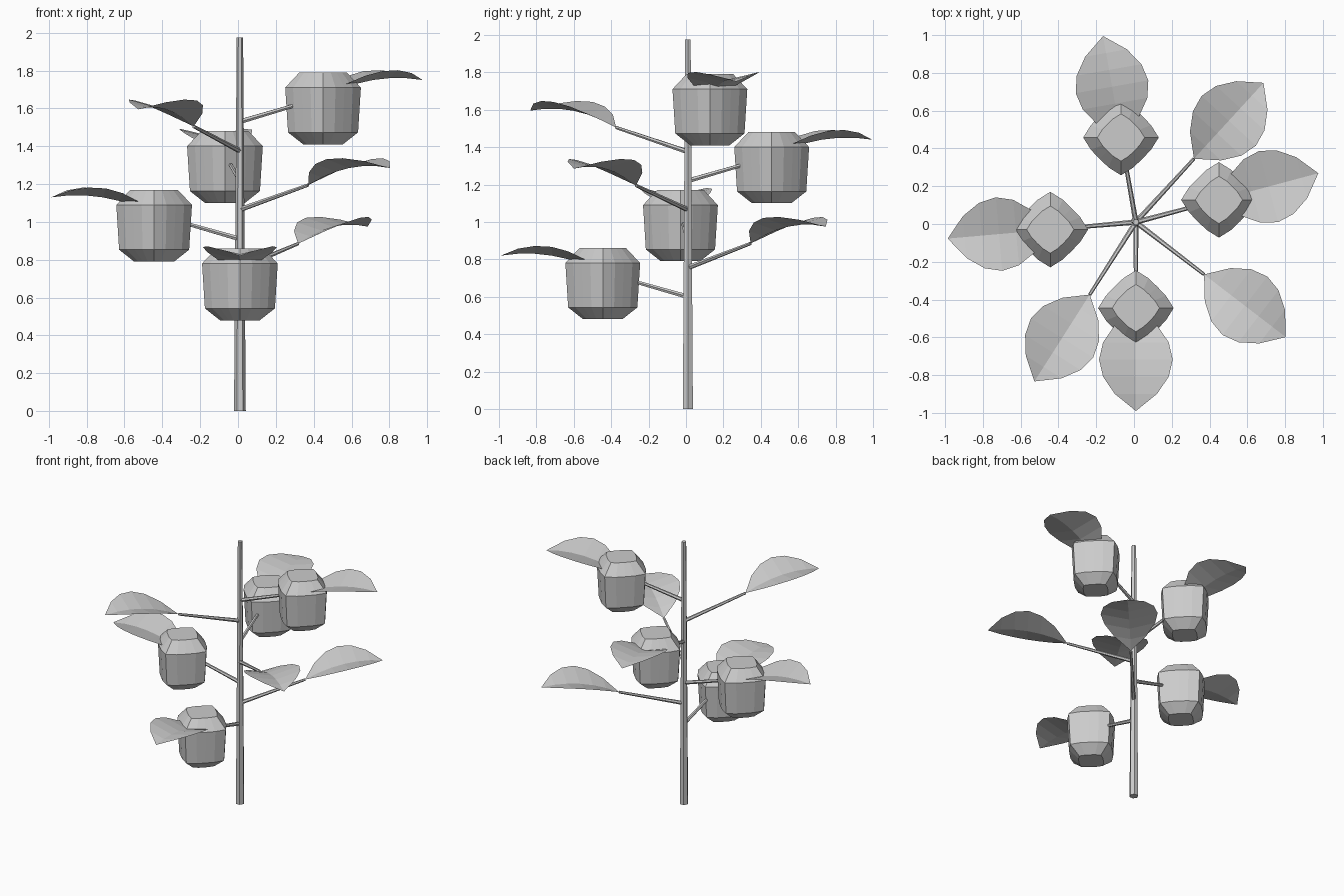
import bpy, bmesh, math
from mathutils import Vector

if "Cube" in bpy.data.objects:
    bpy.data.objects.remove(bpy.data.objects["Cube"])

grey = bpy.data.materials.new("plain grey")
grey.diffuse_color = (0.6, 0.6, 0.6, 1)
grey.use_nodes = True
grey.node_tree.nodes["Principled BSDF"].inputs["Base Color"].default_value = grey.diffuse_color
AXIS = Vector((0.01, 0.01, 0))


def finish(name, bm, fix_normals=True):
    if fix_normals:
        bmesh.ops.recalc_face_normals(bm, faces=bm.faces)
    me = bpy.data.meshes.new(name)
    bm.to_mesh(me)
    bm.free()
    me.materials.append(grey)
    ob = bpy.data.objects.new(name, me)
    bpy.context.collection.objects.link(ob)
    return ob


def loft(name, rings):
    """Closed skin through equal-length rings of points, capped at both ends."""
    bm = bmesh.new()
    vs = [[bm.verts.new(p) for p in ring] for ring in rings]
    n = len(vs[0])
    for a, b in zip(vs, vs[1:]):
        for i in range(n):
            j = (i + 1) % n
            bm.faces.new((a[i], a[j], b[j], b[i]))
    bm.faces.new(vs[0][::-1])
    bm.faces.new(vs[-1])
    return finish(name, bm)


def rod(name, p, q, r0, r1, sides=6):
    rot = (q - p).to_track_quat('Z', 'Y')
    rings = []
    for c, r in ((p, r0), (q, r1)):
        rings.append([c + rot @ Vector((r * math.cos(2 * math.pi * i / sides),
                                        r * math.sin(2 * math.pi * i / sides), 0))
                      for i in range(sides)])
    loft(name, rings)


def fruit(name, c):
    # four-lobed cross-section with corners on the axes
    rings = []
    for r, z in ((0.105, -0.25), (0.185, -0.187), (0.2, 0.05), (0.125, 0.13)):
        ring = []
        for i in range(16):
            a = 2 * math.pi * i / 16
            k = r * (1 - 0.2 * abs(math.sin(2 * a)))
            ring.append(c + Vector((k * math.cos(a), k * math.sin(a), z)))
        rings.append(ring)
    loft(name, rings)


def leaf(name, base, ang, length=0.545, n=6):
    # arched midrib with both halves folded upward
    d = Vector((math.cos(ang), math.sin(ang), 0))
    s = Vector((-d.y, d.x, 0))
    bm = bmesh.new()
    rows = []
    for i in range(n + 1):
        t = i / n
        w = 0.195 * max(math.sin(math.pi * t), 0) ** 0.8
        mid = base + d * length * t + Vector((0, 0, 0.09 * t + 0.18 * t * (1 - t)))
        if i in (0, n):
            rows.append([bm.verts.new(mid)] * 5)
        else:
            rows.append([bm.verts.new(mid + s * w * u + Vector((0, 0, 0.24 * w * abs(u))))
                         for u in (-1, -0.5, 0, 0.5, 1)])
    for a, b in zip(rows, rows[1:]):
        for j in range(4):
            quad = []
            for v in (a[j + 1], a[j], b[j], b[j + 1]):
                if v not in quad:
                    quad.append(v)
            bm.faces.new(quad)
    for f in bm.faces:
        f.normal_update()
        if f.normal.z < 0:
            f.normal_flip()
    finish(name, bm, False)


# main stem
rod("stem", AXIS.copy(), AXIS + Vector((0, 0, 1.975)), 0.031, 0.017)

# seven branches in a golden-angle spiral, fruit on every other one
for i in range(7):
    ang = math.radians(270 + 137.5 * i)
    start = AXIS + Vector((0, 0, 0.6 + 0.155 * i))
    tip = start + Vector((0.455 * math.cos(ang), 0.455 * math.sin(ang), 0.13))
    rod(f"branch_{i + 1}", start, tip, 0.014, 0.009)
    leaf(f"leaf_{i + 1}", tip, ang)
    if i % 2 == 0:
        fruit(f"fruit_{i + 1}", tip)
